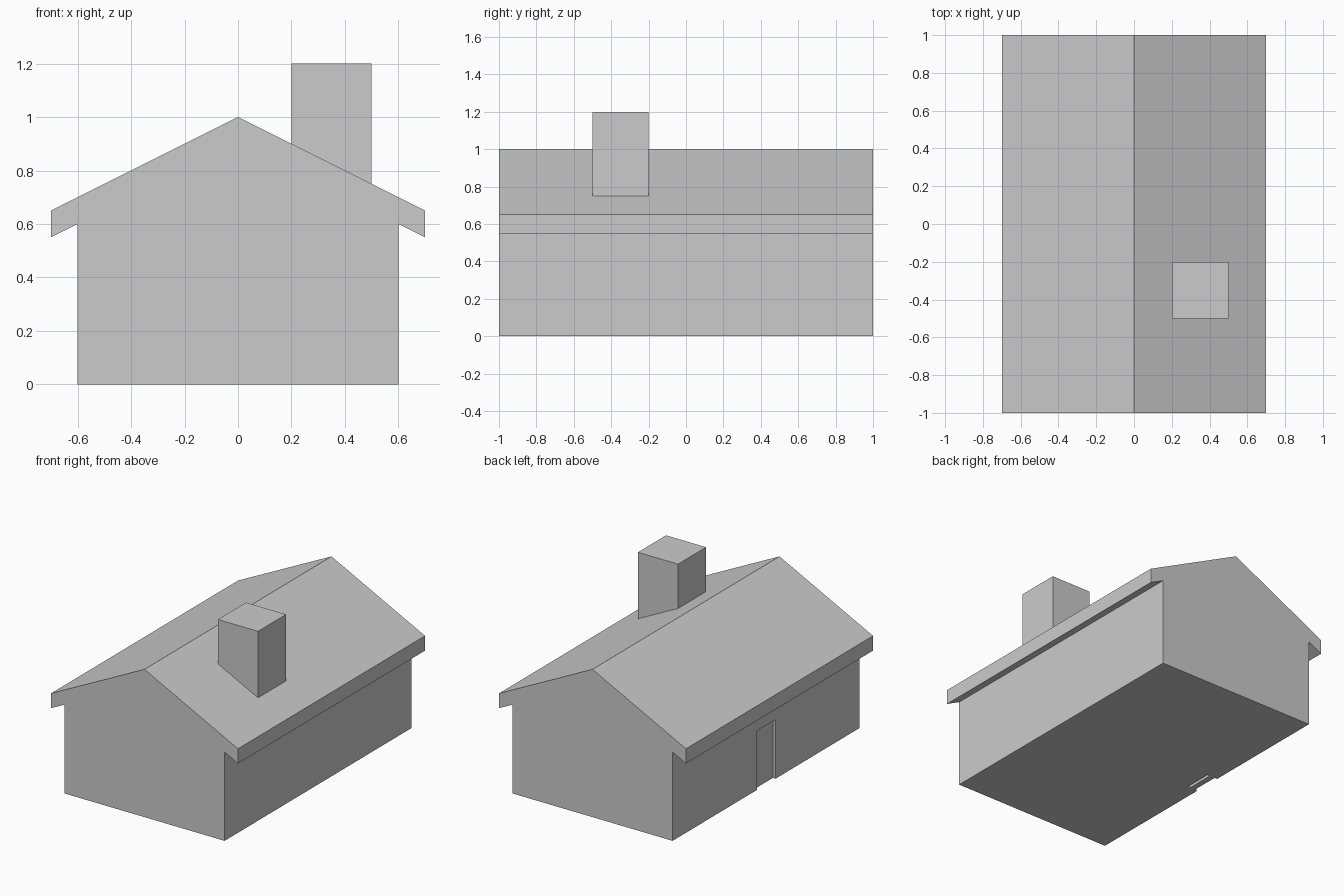
import bpy
import bmesh

if "Cube" in bpy.data.objects:
    bpy.data.objects.remove(bpy.data.objects["Cube"])


def prism(name, profile, y0, y1):
    """Extrude an (x, z) profile along y."""
    bm = bmesh.new()
    face = bm.faces.new([bm.verts.new((x, y0, z)) for x, z in profile])
    ext = bmesh.ops.extrude_face_region(bm, geom=[face])
    verts = [g for g in ext["geom"] if isinstance(g, bmesh.types.BMVert)]
    bmesh.ops.translate(bm, verts=verts, vec=(0, y1 - y0, 0))
    bmesh.ops.recalc_face_normals(bm, faces=bm.faces)
    mesh = bpy.data.meshes.new(name)
    bm.to_mesh(mesh)
    bm.free()
    obj = bpy.data.objects.new(name, mesh)
    bpy.context.collection.objects.link(obj)
    return obj


def rect(x0, x1, z0, z1):
    return [(x0, z0), (x1, z0), (x1, z1), (x0, z1)]


def boolean(target, tool, operation):
    """Apply a boolean and remove the tool object."""
    mod = target.modifiers.new(operation.lower(), 'BOOLEAN')
    mod.operation = operation
    mod.solver = 'EXACT'
    mod.object = tool
    tool.hide_render = True
    bpy.context.view_layer.objects.active = target
    bpy.ops.object.modifier_apply(modifier=mod.name)
    bpy.data.objects.remove(tool)


# House body with walls, eaves and gable roof in one mirrored profile
half = [(0.6, 0), (0.6, 0.6), (0.7, 0.55), (0.7, 0.65)]
house = prism("house", half + [(0, 1)] + [(-x, z) for x, z in reversed(half)], -1, 1)

# Chimney rising from the right roof slope
boolean(house, prism("chimney", rect(0.2, 0.5, 0.6, 1.2), -0.5, -0.2), 'UNION')

# Doorway recess in the left wall
boolean(house, prism("doorway_cutter", rect(-0.7, -0.52, -0.1, 0.4), -0.1, 0.1), 'DIFFERENCE')

# Door panel set slightly back in the doorway
prism("door", rect(-0.58, -0.54, 0, 0.4), -0.1, 0.1)
